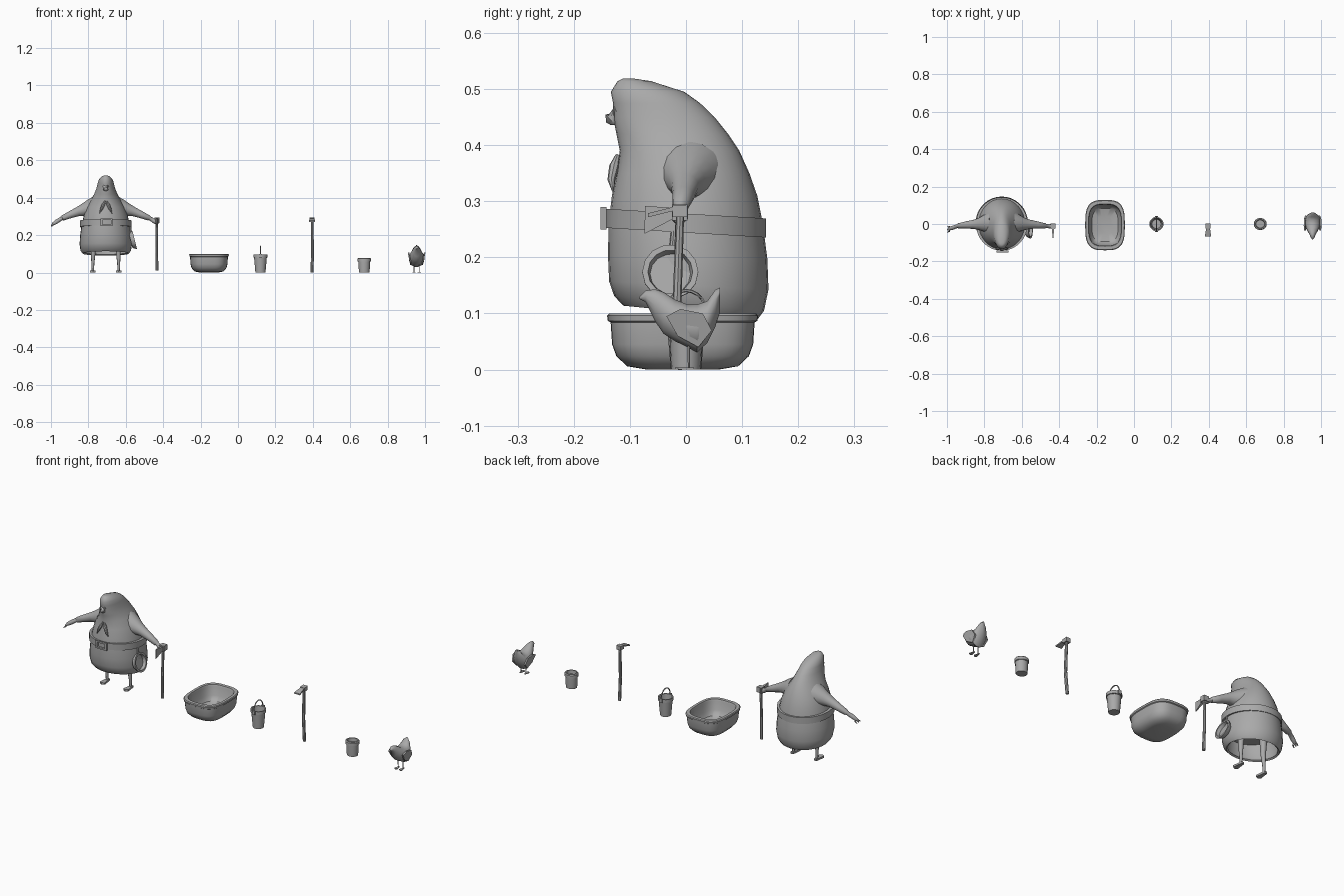
import bpy, bmesh, math
from mathutils import Vector as V

grey = bpy.data.materials.new("plain grey")
grey.diffuse_color = (0.4, 0.4, 0.4, 1)


def finish(name, bm, smooth=40):
    bmesh.ops.recalc_face_normals(bm, faces=bm.faces[:])
    me = bpy.data.meshes.new(name)
    bm.to_mesh(me)
    bm.free()
    me.materials.append(grey)
    ob = bpy.data.objects.new(name, me)
    bpy.context.collection.objects.link(ob)
    if smooth:
        bpy.ops.object.select_all(action='DESELECT')
        ob.select_set(True)
        bpy.context.view_layer.objects.active = ob
        bpy.ops.object.shade_smooth_by_angle(angle=math.radians(smooth))
    return ob


def loft(name, rings, n=24, power=1.0, closed=False, smooth=40):
    """Skin a list of (centre, u, v) rings; power < 1 makes squarer rings."""
    bm = bmesh.new()
    f = lambda t: math.copysign(abs(t) ** power, t) if abs(t) > 1e-6 else 0
    loops = []
    for c, u, v in rings:
        ang = [2 * math.pi * i / n for i in range(n)]
        loops.append([bm.verts.new(c + u * f(math.cos(a)) + v * f(math.sin(a))) for a in ang])
    pairs = list(zip(loops, loops[1:]))
    if closed:
        pairs.append((loops[-1], loops[0]))
    for a, b in pairs:
        for i in range(n):
            j = (i + 1) % n
            bm.faces.new((a[i], a[j], b[j], b[i]))
    if not closed:
        bm.faces.new(loops[0])
        bm.faces.new(loops[-1])
    return finish(name, bm, smooth)


def level(x, y, z, rx, ry, tilt=0.0):
    """Horizontal ring, tilted so that it rises toward the front."""
    return V((x, y, z)), V((rx, 0, 0)), V((0, ry, -ry * tilt))


def tube(name, pts, n=10, smooth=40):
    """Round tube through (x, y, z, radius) points."""
    rings = []
    for i, p in enumerate(pts):
        a, b = V(pts[max(i - 1, 0)][:3]), V(pts[min(i + 1, len(pts) - 1)][:3])
        d = (b - a).normalized()
        ref = V((0, 1, 0)) if abs(d.y) < 0.8 else V((1, 0, 0))
        u = d.cross(ref).normalized()
        rings.append((V(p[:3]), u * p[3], d.cross(u) * p[3]))
    return loft(name, rings, n, smooth=smooth)


def plate(name, outline, thick, place):
    """Extruded outline; place maps (a, b, depth) to a point."""
    bm = bmesh.new()
    rows = [[bm.verts.new(place(a, b, s * thick / 2)) for a, b in outline] for s in (-1, 1)]
    n = len(outline)
    for r in rows:
        bm.faces.new(r)
    for i in range(n):
        j = (i + 1) % n
        bm.faces.new((rows[0][i], rows[0][j], rows[1][j], rows[1][i]))
    return finish(name, bm, 0)


def turned(name, x, y, profile, n=20, power=1.0, ratio=1.0, smooth=40):
    return loft(name, [level(x, y, z, r, r * ratio) for r, z in profile], n, power, smooth=smooth)


# ---- hooded figure: z, front y, back y, half width, tilt; hollow at the bottom
CX = -0.707
body = [
    (.519, -.112, -.095, .008, 0), (.514, -.122, -.062, .022, 0), (.495, -.134, -.003, .038, 0),
    (.475, -.130, .025, .044, 0), (.450, -.130, .051, .050, 0), (.420, -.124, .075, .062, 0),
    (.390, -.118, .095, .078, 0), (.350, -.124, .113, .101, 0), (.310, -.132, .127, .116, 0),
    (.260, -.138, .137, .128, 0), (.200, -.139, .145, .137, .02), (.150, -.137, .147, .140, .05),
    (.118, -.128, .139, .135, .1), (.102, -.112, .128, .124, .1),
    (.108, -.104, .120, .116, .1), (.135, -.118, .128, .122, 0), (.200, -.115, .120, .115, 0)]
loft("hooded_coat", [level(CX, (a + b) / 2, z, w, (b - a) / 2, t) for z, a, b, w, t in body], 32, smooth=60)

tube("nose", [(CX, -.095, .462, .010), (CX, -.122, .455, .018), (CX, -.134, .445, .014),
              (CX, -.138, .438, .005)], 10, 60)

# Belt and buckle
belt = [(.147, .283), (.147, .249), (.132, .249), (.132, .283)]
loft("belt", [level(CX, 0, z - .005, r - .009, r - .004, .06) for r, z in belt], 32, closed=True)
frame = lambda a, b, d: V((CX + .005 + a, -.147 + d, .270 + b))
for s in (-1, 1):
    plate("buckle_side", [(s * .022, -.02), (s * .032, -.02), (s * .032, .02), (s * .022, .02)], .010, frame)
    plate("buckle_bar", [(-.024, s * .012), (.024, s * .012), (.024, s * .02), (-.024, s * .02)], .010, frame)

# Whisker tufts, arms, legs and feet
for s in (-1, 1):
    tube("whisker", [(CX + s * .003, -.122, .382, .004), (CX + s * .013, -.128, .362, .009),
                     (CX + s * .024, -.133, .338, .007), (CX + s * .034, -.130, .316, .001)], 8)
    hand = [(.262, -.020, .273, .011), (.278, -.025, .262, .009), (.290, -.032, .252, .003)]
    grip = [(.256, -.012, .277, .012), (.270, -.012, .272, .014), (.284, -.012, .266, .008)]
    arm = [(.060, .005, .345, .062), (.090, .003, .342, .047), (.118, 0, .335, .034), (.148, -.002, .326, .025),
           (.190, -.005, .309, .019), (.232, -.010, .291, .014), (.235, -.010, .290, .010)]
    tube("arm", [(CX + s * x, y, z, r) for x, y, z, r in arm + (hand if s < 0 else grip)], 16, 60)
    tube("leg", [(CX + s * .066, .005, .21, .020), (CX + s * .067, .002, .11, .013),
                 (CX + s * .069, .005, .05, .008), (CX + s * .069, .006, .006, .006)], 10)
    plate("foot", [(-.007, .02), (.007, .02), (.014, -.034), (0, -.042), (-.014, -.034)], .010,
          lambda a, b, d: V((CX + s * .069 + a, b, .006 + d)))
for x in (-.012, 0, .012):
    tube("finger", [(-.992 + .006 * abs(x) / .012, -.026 + x, .256, .004),
                    (-.998, -.030 + x * 1.2, .246, .002)], 6)

# Pan hanging on the belt
pan_c, pan_n = V((-.562, -.028, .172)), V((1, 0, .25)).normalized()
pan_u, pan_v = V((0, 1, 0)), V((-.25, 0, 1)).normalized()
loft("pan", [(pan_c + pan_n * d, pan_u * r, pan_v * r) for r, d in
             [(.040, -.012), (.050, .006), (.050, .010), (.040, .010), (.036, -.006)]], 14, smooth=30)
tube("pan_handle", [(-.572, -.025, .215, .005), (-.578, -.02, .265, .005)], 8)

# ---- held axe
AX = -.433
tube("axe_shaft", [(AX, -.018, .012, .008), (AX - .002, -.015, .12, .007), (AX, -.012, .292, .007)], 8)
plate("axe_head", [(.004, .292), (.004, .268), (-.024, .268), (-.074, .242), (-.073, .292), (-.024, .288)],
      .014, lambda a, b, d: V((AX + d * (1 if a > -.03 else .2), a, b)))
plate("axe_collar", [(.003, .294), (.003, .266), (-.025, .266), (-.025, .294)], .028,
      lambda a, b, d: V((AX + d, a, b)))

# ---- standing adze
HX = .396
tube("adze_shaft", [(HX, -.006, 0, .008), (HX + .002, -.016, .12, .008), (HX, -.010, .288, .007)], 8)
plate("adze_collar", [(.003, .294), (.003, .272), (-.024, .272), (-.024, .292)], .026,
      lambda a, b, d: V((HX + d, a, b)))
plate("adze_blade", [(-.010, -.020), (.010, -.020), (.017, -.068), (-.017, -.068)], .007,
      lambda a, b, d: V((HX + a, b, .287 + d - (.012 if b < -.05 else 0))))

# ---- washing tub with a rolled rim
turned("tub", -.155, -.006, [(.050, 0), (.078, .006), (.093, .024), (.099, .045), (.101, .084), (.105, .087),
                             (.106, .096), (.103, .1), (.089, .1), (.086, .092), (.084, .045), (.070, .022),
                             (.040, .014)], 40, .62, 1.27)

# ---- bucket with band, ears and arched handle
BX = .12
turned("bucket", BX, 0, [(.027, 0), (.034, .080), (.038, .081), (.038, .097), (.032, .097), (.024, .010)], 20)
arch = [(BX, -.039 * math.cos(t), .092 + .049 * math.sin(t), .003)
        for t in [math.pi * i / 12 for i in range(13)]]
tube("bucket_handle", arch, 6)
for s in (-1, 1):
    plate("bucket_ear", [(-.008, .080), (.008, .080), (.008, .100), (-.008, .100)], .008,
          lambda a, b, d: V((BX + a, s * .039 + d, b)))

# ---- small pot with collar
turned("pot", .675, 0, [(.028, 0), (.029, .010), (.031, .058), (.035, .060), (.035, .074),
                        (.031, .078), (.025, .078), (.023, .060)], 16, ratio=.93)

# ---- hen: y, top z, bottom z, half width
HEN = .955
hen = [(-.083, .130, .126, .002), (-.072, .141, .120, .010), (-.055, .144, .085, .017),
       (-.040, .139, .063, .026), (-.020, .126, .050, .036), (.002, .117, .039, .042),
       (.020, .117, .029, .042), (.038, .123, .047, .037), (.052, .143, .075, .024), (.061, .147, .103, .008)]
loft("hen_body", [(V((HEN, y, (t + b) / 2)), V((w, 0, 0)), V((0, 0, (t - b) / 2)))
                  for y, t, b, w in hen], 14, smooth=50)
for s in (-1, 1):
    plate("hen_wing", [(-.035, .095), (-.010, .108), (.030, .100), (.046, .070), (.022, .040), (-.015, .060)],
          .008, lambda a, b, d: V((HEN + s * (.022 + .20 * b) + d, a, b)))
    tube("hen_leg", [(HEN + s * .014, .005, .055, .003), (HEN + s * .014, .005, .004, .002)], 6)
    plate("hen_foot", [(-.003, .014), (.003, .014), (.009, -.014), (0, -.020), (-.009, -.014)], .004,
          lambda a, b, d: V((HEN + s * .014 + a, b, .002 + d)))
